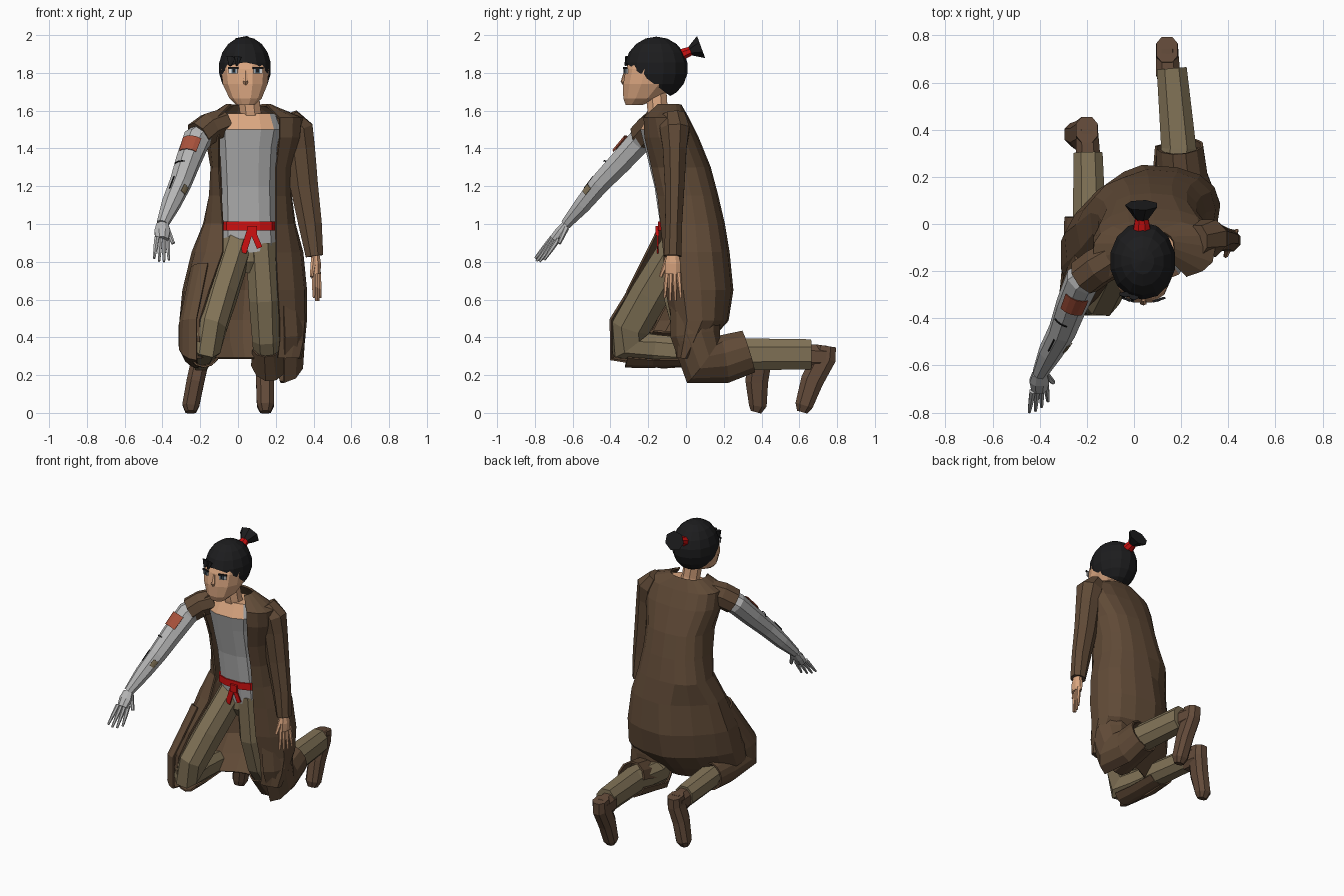
import bpy, bmesh, math
from mathutils import Vector as V, Matrix

if "Cube" in bpy.data.objects:
    bpy.data.objects.remove(bpy.data.objects["Cube"])

def material(name, r, g, b):
    m = bpy.data.materials.new(name)
    m.diffuse_color = (r, g, b, 1)
    m.use_nodes = True
    m.node_tree.nodes["Principled BSDF"].inputs["Base Color"].default_value = m.diffuse_color
    return m

COAT = material("coat brown", .118, .069, .038)
BOOT = material("boot brown", .125, .070, .042)
TAN = material("trouser tan", .22, .17, .095)
GREY = material("cloth grey", .47, .47, .47)
SKIN = material("skin", .70, .38, .215)
HAIR = material("black", .012, .012, .013)
RED = material("red", .62, .005, .005)
RUST = material("rust patch", .40, .085, .045)
WHITE = material("eye white", .75, .75, .75)
IRIS = material("iris blue grey", .12, .2, .27)
Z = V((0, 0, 1))

def finish(name, bm, *mats):
    bmesh.ops.recalc_face_normals(bm, faces=bm.faces)
    me = bpy.data.meshes.new(name)
    bm.to_mesh(me)
    bm.free()
    for m in mats:
        me.materials.append(m)
    ob = bpy.data.objects.new(name, me)
    bpy.context.collection.objects.link(ob)
    return ob

def power(v, p):
    return math.copysign(abs(v) ** p, v)

def skin_rings(bm, rings, closed):
    n = len(rings[0])
    for a, b in zip(rings, rings[1:]):
        for i in range(n if closed else n - 1):
            j = (i + 1) % n
            bm.faces.new((a[i], a[j], b[j], b[i]))
    if closed:
        bm.faces.new(rings[0][::-1])
        bm.faces.new(rings[-1])

def tube(name, rows, mat, n=8, arc=None, axis=None, p=1.0, thick=0):
    """Loft rows of (x, y, z, rx, ry); arc in degrees gives an open shell."""
    bm = bmesh.new()
    pts = [V(r[:3]) for r in rows]
    rings = []
    for i, r in enumerate(rows):
        t = V()
        if i:
            t += (pts[i] - pts[i - 1]).normalized()
        if i < len(pts) - 1:
            t += (pts[i + 1] - pts[i]).normalized()
        t = axis or t.normalized()
        side = V((1, 0, 0))
        side = (side - t * side.dot(t)).normalized()
        front = t.cross(side)
        if arc:
            angs = [math.radians(arc[0] + (arc[1] - arc[0]) * k / (n - 1)) for k in range(n)]
        else:
            angs = [2 * math.pi * (k + .5) / n for k in range(n)]
        rings.append([bm.verts.new(pts[i] + side * r[3] * power(math.cos(a), p)
                                   + front * r[4] * power(math.sin(a), p)) for a in angs])
    skin_rings(bm, rings, not arc)
    ob = finish(name, bm, mat)
    if thick:
        mod = ob.modifiers.new("thickness", 'SOLIDIFY')
        mod.thickness, mod.offset = thick, 0
    return ob

def plate(name, loc, size, mat, turn=0, roll=0):
    bm = bmesh.new()
    bmesh.ops.create_cube(bm, size=1)
    rot = Matrix.Rotation(turn, 4, 'Z') @ Matrix.Rotation(roll, 4, 'Y')
    bm.transform(Matrix.Translation(loc) @ rot @ Matrix.Diagonal((*size, 1)))
    return finish(name, bm, mat)

# Torso: grey shirt with a square skin neckline
torso = tube("shirt", [(.06, -.02, .85, .15, .10), (.06, -.03, 1.0, .145, .11),
             (.055, -.05, 1.2, .145, .12), (.055, -.09, 1.4, .155, .13),
             (.06, -.11, 1.5, .17, .135), (.06, -.12, 1.585, .14, .075)],
             GREY, n=12, axis=Z, p=.75)
torso.data.materials.append(SKIN)
for f in torso.data.polygons:
    if f.center.z > 1.51 and abs(f.center.x - .06) < .115:
        f.material_index = 1
tube("hips", [(.06, -.01, .74, .08, .07), (.06, -.02, .8, .13, .1), (.06, -.02, .88, .14, .095)],
     TAN, axis=Z, n=10)

# Red sash with knot and two tails
tube("sash", [(.06, -.03, .965, .157, .12), (.06, -.03, 1.012, .157, .12)], RED, n=12, axis=Z, p=.75)
plate("sash_knot", (.075, -.152, .965), (.05, .02, .05), RED)
plate("sash_tail_a", (.045, -.15, .905), (.034, .009, .12), RED, roll=.3)
plate("sash_tail_b", (.095, -.15, .92), (.03, .009, .10), RED, roll=-.4)

# Long open coat: z, outer left/right x, front left/right y, back y, opening left/right x
coat_rows = [(1.63, -.06, .17, -.2, -.17, -.03, -.04, .15),
             (1.56, -.17, .34, -.26, -.23, .01, -.11, .22),
             (1.46, -.17, .33, -.26, -.23, .06, -.1, .22),
             (1.3, -.14, .28, -.22, -.2, .125, -.1, .2),
             (1.15, -.15, .28, -.18, -.17, .165, -.09, .2),
             (1.0, -.18, .3, -.155, -.15, .2, -.08, .2),
             (.85, -.24, .34, -.22, -.13, .225, -.08, .2),
             (.65, -.29, .36, -.34, -.12, .245, -.15, .21),
             (.49, -.31, .36, -.41, -.09, .22, -.2, .22),
             (.38, -.3, .35, -.43, -.07, .12, -.2, .22),
             (.29, -.26, .33, -.4, -.05, .03, -.19, .21)]
bm = bmesh.new()
rings = []
for z, xl, xr, yl, yr, yb, el, er in coat_rows:
    cx, hx = (xl + xr) / 2, (xr - xl) / 2
    sides = []
    for s, yf, e in ((-1, yl, el), (1, yr, er)):
        cy, hy = (yf + yb) / 2, (yb - yf) / 2
        start = math.acos(min(1, abs(e - cx) / hx) ** (1 / .8))
        line = []
        for k in range(8):
            a = start + (-math.pi / 2 - start) * k / 7
            # the skirt slants in behind the forward leg
            p = 1.45 if s < 0 and a < 0 and z < .9 else .8
            line.append((cx + s * hx * abs(math.cos(a)) ** p, cy - hy * power(math.sin(a), p), z))
        sides.append(line)
    rings.append([bm.verts.new(c) for c in sides[0] + sides[1][-2::-1]])
skin_rings(bm, rings, False)
coat = finish("coat", bm, COAT)
mod = coat.modifiers.new("thickness", 'SOLIDIFY')
mod.thickness, mod.offset = .012, 0

# Coat skirts wrapped over the kneeling legs, tucked under the knees
tube("coat_skirt_left", [(.21, .05, .74, .12, .13), (.225, .05, .42, .13, .13),
     (.22, .09, .28, .125, .145), (.205, .2, .285, .105, .125), (.195, .33, .325, .095, .112)],
     COAT, n=9, arc=(-170, 80), thick=.012)
tube("coat_knee_left", [(.16, .05, .36, .085, .11), (.17, .1, .285, .1, .125), (.185, .32, .32, .095, .11)],
     COAT, n=6, arc=(10, 165), thick=.01)
tube("coat_skirt_right", [(-.15, -.13, .74, .1, .1), (-.21, -.29, .46, .1, .115),
     (-.21, -.3, .36, .1, .125), (-.2, -.12, .335, .095, .095), (-.2, .03, .34, .09, .09)],
     COAT, n=9, arc=(95, 280), thick=.012)
tube("coat_knee_right", [(-.18, -.3, .36, .09, .118), (-.185, -.17, .335, .09, .092), (-.19, .02, .335, .085, .085)],
     COAT, n=6, arc=(35, 170), thick=.01)

# Trousers
tube("trouser_left", [(.12, -.03, .9, .085, .095), (.14, -.02, .6, .088, .1), (.15, .03, .4, .08, .095),
     (.16, .09, .31, .08, .1), (.19, .32, .31, .08, .09), (.16, .66, .31, .068, .085)], TAN, p=.85)
tube("trouser_right", [(.0, -.03, .9, .085, .1), (-.085, -.19, .63, .085, .108), (-.14, -.29, .46, .085, .108),
     (-.17, -.3, .365, .085, .11), (-.185, -.17, .34, .08, .08), (-.195, .3, .3, .066, .075)], TAN, p=.85)

# Boots: shaft around the ankle and a foot hanging to its toe
for side, ankle, toe in (("left", (.14, .72, .29), (.145, .615, 0)), ("right", (-.2, .38, .28), (-.25, .37, 0))):
    ax, ay, az = ankle
    tx, ty, tz = toe
    tube("boot_shaft_" + side, [(ax + .005, ay - .09, az + .01, .055, .07), (ax, ay + .02, az + .005, .05, .065)], BOOT, p=.8)
    tube("boot_foot_" + side, [(ax, ay + .02, az + .065, .048, .058), (ax, ay + .01, az, .05, .068),
         ((ax + tx) / 2, (ay + ty) / 2, .17, .05, .064), (tx, ty + .01, .04, .048, .05),
         (tx, ty, .004, .03, .03)], BOOT, p=.8)

# Sleeves: long on the left, short on the right
tube("sleeve_left", [(.27, -.07, 1.575, .05, .07), (.315, -.06, 1.5, .09, .085), (.328, -.06, 1.4, .086, .068),
     (.35, -.06, 1.2, .08, .056), (.382, -.065, 1.0, .067, .048), (.405, -.07, .83, .05, .05)], COAT)
tube("sleeve_right", [(-.07, -.14, 1.54, .08, .075), (-.15, -.18, 1.51, .082, .085),
     (-.21, -.225, 1.465, .082, .083)], COAT)

# Bandaged right arm with patches and marks
SHOULDER, ELBOW, WRIST = V((-.22, -.24, 1.445)), V((-.305, -.455, 1.215)), V((-.4, -.635, 1.0))
tube("bandaged_arm", [(-.15, -.19, 1.5, .065, .065), (*SHOULDER, .076, .07), (-.265, -.345, 1.33, .068, .065),
     (*ELBOW, .06, .057), (-.355, -.545, 1.105, .052, .048), (*WRIST, .033, .03)], GREY)

def patch(name, a, b, t0, t1, r0, r1, arc, mat):
    tube(name, [(*a.lerp(b, t0), r0, r0), (*a.lerp(b, t1), r1, r1)], mat, n=5, arc=arc, thick=.004)

patch("shoulder_patch", SHOULDER, ELBOW, .14, .43, .078, .073, (60, 140), RUST)
patch("forearm_patch", ELBOW, WRIST, .12, .28, .06, .056, (20, 55), TAN)
patch("arm_mark_a", SHOULDER, ELBOW, .68, .7, .068, .067, (95, 150), HAIR)
patch("arm_mark_b", ELBOW, WRIST, .02, .3, .062, .057, (120, 126), HAIR)

# Hands: palm, four fingers and a thumb
def hand(side, wrist, aim, spread, prx, pry, mat):
    w, d, s = V(wrist), V(aim).normalized(), V(spread).normalized()
    end = w + d * .105
    tube("palm_" + side, [(*w, prx * .75, pry * .75), (*(w + d * .05), prx, pry), (*end, prx * .8, pry)], mat)
    for k in range(4):
        o = (k - 1.5) * .022
        length = .15 - .015 * abs(k - 1.5)
        a, b = end + s * o - d * .01, end + s * o * 1.4 + d * length
        tube(f"finger_{side}_{k}", [(*a, .014, .014), (*a.lerp(b, .5), .012, .012), (*b, .007, .007)], mat, n=6)
    a, b = w + d * .02 + s * .025, w + d * .12 + s * .07
    tube("thumb_" + side, [(*a, .017, .017), (*b, .01, .01)], mat, n=6)

hand("left", (.41, -.07, .84), (.04, -.0, -1), (-.4, -1, 0), .03, .045, SKIN)
hand("right", WRIST, (-.02, -.6, -.8), (.85, .5, -.1), .045, .03, GREY)

# Neck and head
tube("neck", [(.075, -.13, 1.5, .068, .06), (.065, -.15, 1.6, .06, .058), (.05, -.16, 1.72, .06, .06)], SKIN)
tube("head", [(.04, -.275, 1.63, .05, .045), (.04, -.235, 1.665, .088, .1), (.038, -.19, 1.74, .122, .147),
     (.037, -.17, 1.82, .13, .153), (.036, -.16, 1.88, .118, .135), (.035, -.155, 1.93, .08, .09)],
     SKIN, n=12, axis=Z, p=.85)
tube("nose", [(.04, -.32, 1.81, .008, .008), (.04, -.333, 1.755, .016, .013), (.04, -.325, 1.74, .01, .01)], SKIN, n=6)

# Eyes: white, iris and lash plates
for s, label in ((-1, "right"), (1, "left")):
    for part, dx, y, dz, size, mat in (("white", .066, -.319, 0, (.046, .008, .028), WHITE),
                                       ("iris", .062, -.3225, 0, (.026, .008, .027), IRIS),
                                       ("pupil", .062, -.3245, .002, (.014, .008, .018), HAIR),
                                       ("lash", .066, -.321, .017, (.056, .009, .011), HAIR)):
        plate(f"eye_{part}_{label}", (.04 + s * dx, y, 1.81 + dz), size, mat, turn=s * .3)

# Hair cap cut along a tilted hairline, with two short locks on the brow
bm = bmesh.new()
bmesh.ops.create_uvsphere(bm, u_segments=14, v_segments=9, radius=1)
bm.transform(Matrix.Translation((.037, -.157, 1.825)) @ Matrix.Diagonal((.142, .167, .167, 1)))
bmesh.ops.bisect_plane(bm, geom=bm.verts[:] + bm.edges[:] + bm.faces[:], plane_co=(0, -.32, 1.855),
                       plane_no=(0, .75, 1), clear_inner=True)
finish("hair", bm, HAIR)
for x, y, w in ((-.035, -.298, .03), (.0, -.31, .022)):
    tube("brow_lock", [(x, y, 1.885, w, .012), (x - .008, y - .01, 1.838, .006, .006)], HAIR, n=6)

# Topknot: red tie and flared tuft
tube("hair_tie", [(.033, -.04, 1.89, .042, .035), (.033, .035, 1.92, .028, .024)], RED)
tube("hair_tuft", [(.033, .02, 1.915, .028, .024), (.033, .08, 1.937, .072, .064)], HAIR, n=7)
